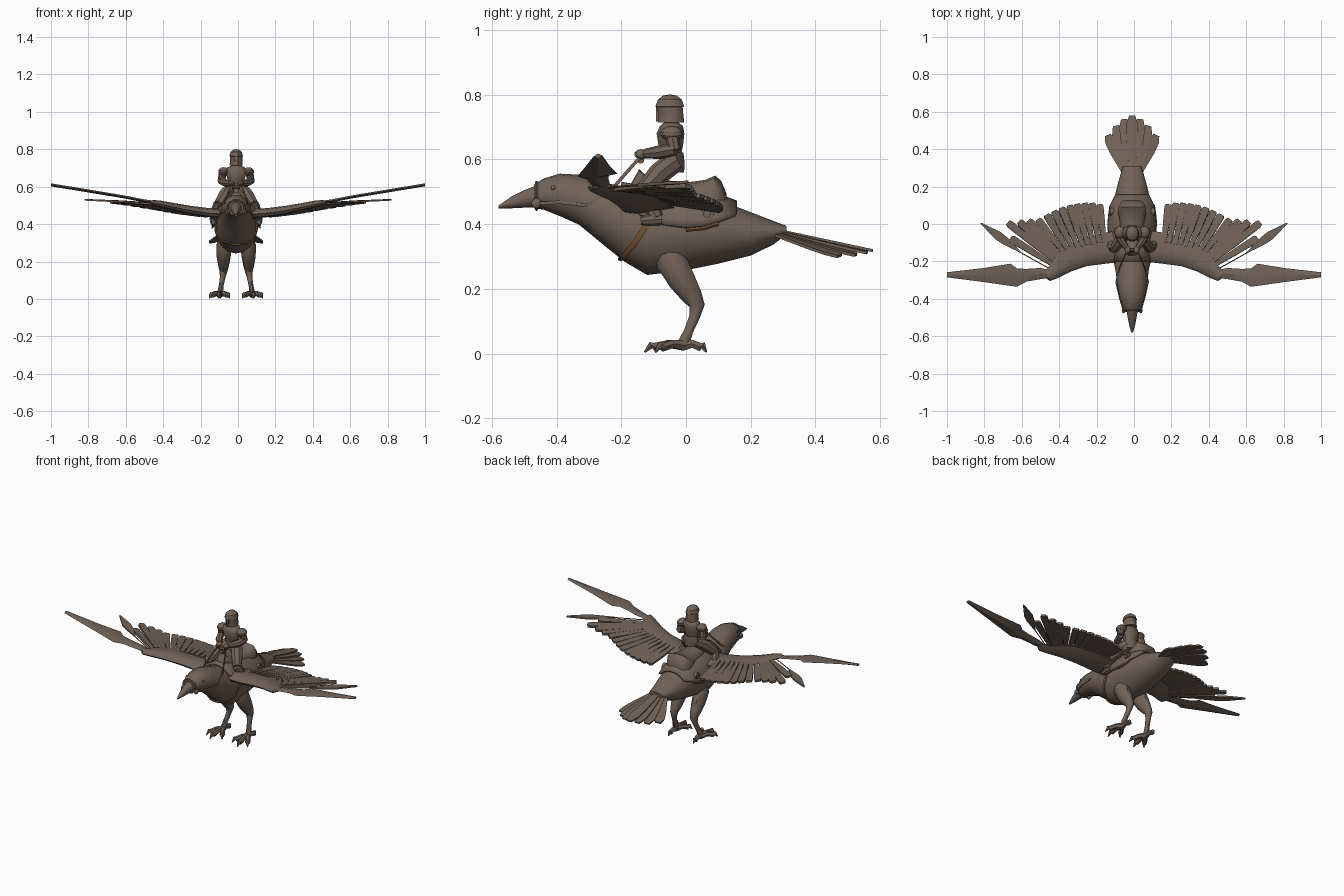
import bpy, bmesh, math
from mathutils import Vector as V

if "Cube" in bpy.data.objects:
    bpy.data.objects.remove(bpy.data.objects["Cube"])

CX = -0.01  # body axis sits slightly left of the wing span centre


def material(name, rgb):
    m = bpy.data.materials.new(name)
    m.diffuse_color = (*rgb, 1)
    m.use_nodes = True
    m.node_tree.nodes["Principled BSDF"].inputs["Base Color"].default_value = m.diffuse_color
    return m


BROWN = material("dusty brown", (0.165, 0.123, 0.098))
LEATHER = material("orange leather", (0.19, 0.085, 0.03))


def finish(name, bm, mat=BROWN, x=CX, angle=40):
    bmesh.ops.recalc_face_normals(bm, faces=bm.faces)
    me = bpy.data.meshes.new(name)
    bm.to_mesh(me)
    bm.free()
    me.materials.append(mat)
    for p in me.polygons:
        p.use_smooth = True
    me.set_sharp_from_angle(angle=math.radians(angle))
    ob = bpy.data.objects.new(name, me)
    ob.location.x = x
    bpy.context.collection.objects.link(ob)
    return ob


def loft(name, rings, closed=True, caps=True, **kw):
    bm = bmesh.new()
    vs = [[bm.verts.new(p) for p in r] for r in rings]
    n = len(rings[0])
    for a, b in zip(vs, vs[1:]):
        for i in range(n if closed else n - 1):
            j = (i + 1) % n
            bm.faces.new((a[i], a[j], b[j], b[i]))
    if caps:
        bm.faces.new(vs[0])
        bm.faces.new(vs[-1])
    return finish(name, bm, **kw)


def tube(name, path, radii, sides=8, flat=1.0, **kw):
    """Tapered tube through the path; flat squeezes it across."""
    path = [V(p) for p in path]
    rings = []
    for i, p in enumerate(path):
        t = (path[min(i + 1, len(path) - 1)] - path[max(i - 1, 0)]).normalized()
        ref = V((1, 0, 0)) if abs(t.x) < 0.9 else V((0, 0, 1))
        u = (ref - t * ref.dot(t)).normalized()
        w = t.cross(u)
        r = radii[i] if isinstance(radii, (list, tuple)) else radii
        rings.append([p + u * r * flat * math.cos(k * math.tau / sides)
                      + w * r * math.sin(k * math.tau / sides) for k in range(sides)])
    return loft(name, rings, **kw)


def ball(name, c, r, seg=12, **kw):
    bm = bmesh.new()
    bmesh.ops.create_uvsphere(bm, u_segments=seg, v_segments=seg // 2 + 1, radius=1)
    for v in bm.verts:
        v.co = V([v.co[i] * r[i] + c[i] for i in range(3)])
    return finish(name, bm, **kw)


def stack(name, secs, sides=10, **kw):
    """Vertical loft of ellipses: z, centre y, half x, half y."""
    return loft(name, [[V((hx * math.cos((k + .5) * math.tau / sides),
                           cy + hy * math.sin((k + .5) * math.tau / sides), z))
                        for k in range(sides)] for z, cy, hx, hy in secs], **kw)


# bird body sections: y, top z, bottom z, half width
BODY = [(-.47, .522, .449, .04), (-.44, .541, .445, .053), (-.39, .556, .425, .068),
        (-.33, .553, .398, .08), (-.25, .53, .332, .09), (-.19, .508, .284, .103),
        (-.12, .5, .243, .11), (0, .5, .258, .114), (.1, .475, .278, .105),
        (.2, .437, .303, .082), (.27, .41, .337, .062), (.31, .395, .368, .048)]


def skin(y, a, off=0.0):
    """Point on the body at y, angle a from the top, pushed out by off."""
    i = max(k for k in range(len(BODY) - 1) if BODY[k][0] <= y or k == 0)
    p, q = BODY[i], BODY[i + 1]
    f = (y - p[0]) / (q[0] - p[0])
    t, b, w = [p[k] + (q[k] - p[k]) * f for k in (1, 2, 3)]
    return V(((w + off) * math.sin(a), y, (t + b) / 2 + ((t - b) / 2 + off) * math.cos(a)))


loft("bird_body", [[skin(s[0], k * math.tau / 18) for k in range(18)] for s in BODY])
loft("beak", [[V((w * math.sin(k * math.tau / 10), y, (t + b) / 2 + (t - b) / 2 * math.cos(k * math.tau / 10)))
               for k in range(10)] for y, t, b, w in
              [(-.45, .525, .453, .034), (-.5, .505, .451, .025), (-.54, .485, .449, .017), (-.58, .457, .449, .005)]])


def feather(name, root, tip, w, shape, th=.009, tilt=0.0, **kw):
    """Flat plate from root to tip; shape lists (fraction along, half width)."""
    root, tip = V(root), V(tip)
    d = tip - root
    side = d.cross(V((0, 0, 1))).normalized()
    side.z += tilt
    up = side.cross(d).normalized() * th / 2
    rings = [[root + d * f + side * w * h + up, root + d * f - side * w * h + up,
              root + d * f - side * w * h - up, root + d * f + side * w * h - up] for f, h in shape]
    return loft(name, rings, **kw)


BLADE = [(0, .5), (.5, .85), (.95, 1), (1, .65)]
LOZENGE = [(0, .08), (.4, .9), (.58, 1), (1, .12)]

# tail fan
for i in range(-3, 4):
    k = abs(i)
    feather("tail_feather", (i * .012, .27, .384 - k * .004),
            (i * .043, (.578, .56, .525, .475)[k], (.318, .312, .305, .302)[k]), .03,
            [(0, .5), (.6, 1), (.85, 1), (1, .55)], tilt=-.05 * i)

# wing arm sections: x, front y, back y, mid z, thickness
ARM = [(.05, -.2, -.03, .452, .056), (.15, -.212, -.045, .458, .054), (.25, -.225, -.07, .472, .05),
       (.34, -.255, -.105, .49, .044), (.41, -.29, -.16, .505, .04), (.45, -.305, -.22, .513, .032),
       (.475, -.285, -.25, .517, .015)]
FOIL = [(0, 0), (.12, .38), (.4, .5), (.75, .3), (1, .08), (1, -.08), (.7, -.25), (.35, -.4), (.1, -.32)]
# flight feathers: root x, root y, tip x, tip y, tip z
FLIGHT = [(.16, -.1, .185, .105, .443), (.19, -.1, .225, .112, .447), (.22, -.11, .265, .112, .452),
          (.25, -.11, .305, .108, .457), (.275, -.12, .345, .1, .463), (.3, -.13, .388, .088, .47),
          (.325, -.14, .428, .07, .478), (.35, -.15, .468, .05, .485), (.37, -.16, .515, .025, .492),
          (.39, -.175, .565, .02, .5), (.405, -.19, .615, .015, .508), (.42, -.2, .675, .008, .516),
          (.43, -.22, .66, -.075, .52)]
# long leading feather with a notch: x, back y, front y, z
EDGE = [(.43, -.25, -.285, .512), (.5, -.235, -.295, .522), (.575, -.24, -.308, .537), (.625, -.238, -.335, .546),
        (.66, -.212, -.331, .552), (.8, -.235, -.311, .575), (1.0, -.258, -.285, .608)]

for s in (-1, 1):
    loft("wing_arm", [[V((s * x, f + (b - f) * u, z + t * v)) for u, v in FOIL] for x, f, b, z, t in ARM], x=0)
    for i, (rx, ry, tx, ty, tz) in enumerate(FLIGHT):
        feather("flight_feather", (s * rx, ry, .455 + rx * .12), (s * tx, ty, tz), .02, BLADE,
                th=.013, tilt=.15 * s, x=0)
    # loose outer feather with a thin quill
    feather("outer_feather", (s * .6, -.155, .52), (s * .82, .005, .53), .024, LOZENGE, x=0)
    tube("outer_quill", [(s * .45, -.24, .513), (s * .62, -.145, .521)], .003, sides=5, x=0)
    loft("leading_feather", [[V((s * x, a, z + .004)), V((s * x, (a + b) / 2, z + .01)), V((s * x, b, z + .002)),
                              V((s * x, (a + b) / 2, z - .006))] for x, a, b, z in EDGE], x=0, angle=20)

    # leg and foot
    tube("bird_leg", [(s * .058, -.06, .34), (s * .064, -.045, .285), (s * .067, -.012, .225), (s * .067, .02, .175),
                      (s * .068, .034, .148), (s * .072, .027, .115), (s * .08, .008, .07), (s * .086, -.008, .03)],
         [.035, .05, .044, .033, .025, .017, .015, .019], sides=10, flat=.85)
    for dx, dy in ((-.05, -.085), (.008, -.118), (.055, -.085), (0, .07)):
        fx, fy = s * .086, -.008
        tube("toe", [(fx, fy, .025), (fx + s * dx * .4, fy + dy * .4, .03), (fx + s * dx * .75, fy + dy * .75, .02),
                     (fx + s * dx * .85, fy + dy * .85, .026), (fx + s * dx * 1.02, fy + dy * 1.02, .004)],
             [.018, .014, .015, .012, .003], sides=6)

    # eye, bridle knob and reins
    ball("eye", skin(-.41, s * 1.2), (.005, .007, .007))
    ball("bit_knob", (s * .046, -.462, .464), (.01, .016, .016))
    tube("rein", [(s * .047, -.462, .463), skin(-.39, s * 1.9, .004), skin(-.31, s * 1.65, .004),
                  skin(-.235, s * .75, .006), (s * .025, -.135, .615)], .006, sides=6, flat=.6)
    # saddle disc
    c = skin(.065, s * 1.1, .014)
    tube("saddle_disc", [c - V((s * .012, 0, 0)), c + V((s * .01, 0, 0))], .022, sides=14)
    tube("disc_hub", [c, c + V((s * .016, 0, 0))], .012, sides=10)

    # rider limbs
    tube("rider_thigh", [(s * .028, -.04, .59), (s * .062, -.085, .555), (s * .095, -.13, .505)],
         [.034, .034, .026])
    tube("rider_shin", [(s * .095, -.132, .51), (s * .115, -.11, .46), (s * .122, -.09, .42)], [.026, .024, .02])
    tube("rider_boot", [(s * .12, -.075, .415), (s * .122, -.115, .413), (s * .122, -.14, .41)], [.018, .018, .012])
    ball("shoulder_pad", (s * .066, -.045, .68), (.03, .034, .024), angle=30)
    tube("upper_arm", [(s * .07, -.045, .68), (s * .08, -.035, .628)], [.022, .019])
    tube("forearm", [(s * .08, -.033, .632), (s * .06, -.085, .622), (s * .03, -.125, .618)], [.02, .021, .015])
    ball("glove", (s * .024, -.138, .616), (.018, .022, .016), seg=8)

# bridle noseband
tube("noseband", [skin(-.462, k * math.tau / 16, .002) for k in range(17)], .005, sides=6, caps=False)
# chest strap, slanting from saddle down to the breast
tube("chest_strap", [skin(-.135 + .067 * math.cos(a), a, .002) for a in
                     [1.0 + k * (math.tau - 2) / 24 for k in range(25)]], .01, sides=6, flat=.6, mat=LEATHER)

# saddle cloth following the back, with leather trim
CLOTH = [(-.2, .9), (-.14, 1.2), (-.07, 1.4), (0, 1.5), (.05, 1.45), (.1, 1.3), (.155, .95)]
cloth = loft("saddle_cloth", [[skin(y, m * k / 8, .012) for k in range(-8, 9)] for y, m in CLOTH],
             closed=False, caps=False)
mod = cloth.modifiers.new("thickness", "SOLIDIFY")
mod.thickness, mod.offset = .014, 0
for s in (-1, 1):
    tube("cloth_trim", [skin(y, s * (m + .05), .014) for y, m in CLOTH[3:6]], .006, sides=5, mat=LEATHER)

# saddle seat: y, top z, half width
SEAT = [(-.17, .525, .03), (-.145, .57, .03), (-.12, .548, .045), (-.06, .535, .06), (.01, .53, .065),
        (.06, .537, .075), (.09, .55, .074), (.108, .535, .064), (.125, .495, .05)]
loft("saddle_seat", [[V((-w, y, .465)), V((-w, y, t - .03)), V((-w * .7, y, t - .006)), V((0, y, t)),
                      V((w * .7, y, t - .006)), V((w, y, t - .03)), V((w, y, .465))] for y, t, w in SEAT], angle=50)
tube("saddle_grip", [(-.022, -.14, .598), (.022, -.14, .598)], .011, mat=LEATHER)

# rider trunk and helmet
stack("rider_hips", [(.56, -.04, .045, .034), (.585, -.04, .052, .036), (.622, -.04, .046, .032)])
stack("rider_torso", [(.615, -.045, .04, .03), (.645, -.047, .05, .038), (.68, -.048, .06, .043),
                      (.702, -.045, .05, .036), (.715, -.045, .024, .022)])
stack("rider_neck", [(.705, -.045, .02, .02), (.73, -.045, .02, .02)])
stack("helmet", [(.714, -.046, .036, .042), (.74, -.046, .034, .039), (.762, -.05, .034, .041), (.764, -.05, .037, .046),
                 (.785, -.05, .032, .038), (.797, -.05, .018, .022), (.8, -.05, .005, .006)], sides=12, angle=30)
bm = bmesh.new()
bmesh.ops.create_cube(bm, size=1)
for v in bm.verts:
    v.co = V((v.co.x * .01, -.086 + v.co.y * .012, .742 + v.co.z * .05))
finish("face_guard", bm)
